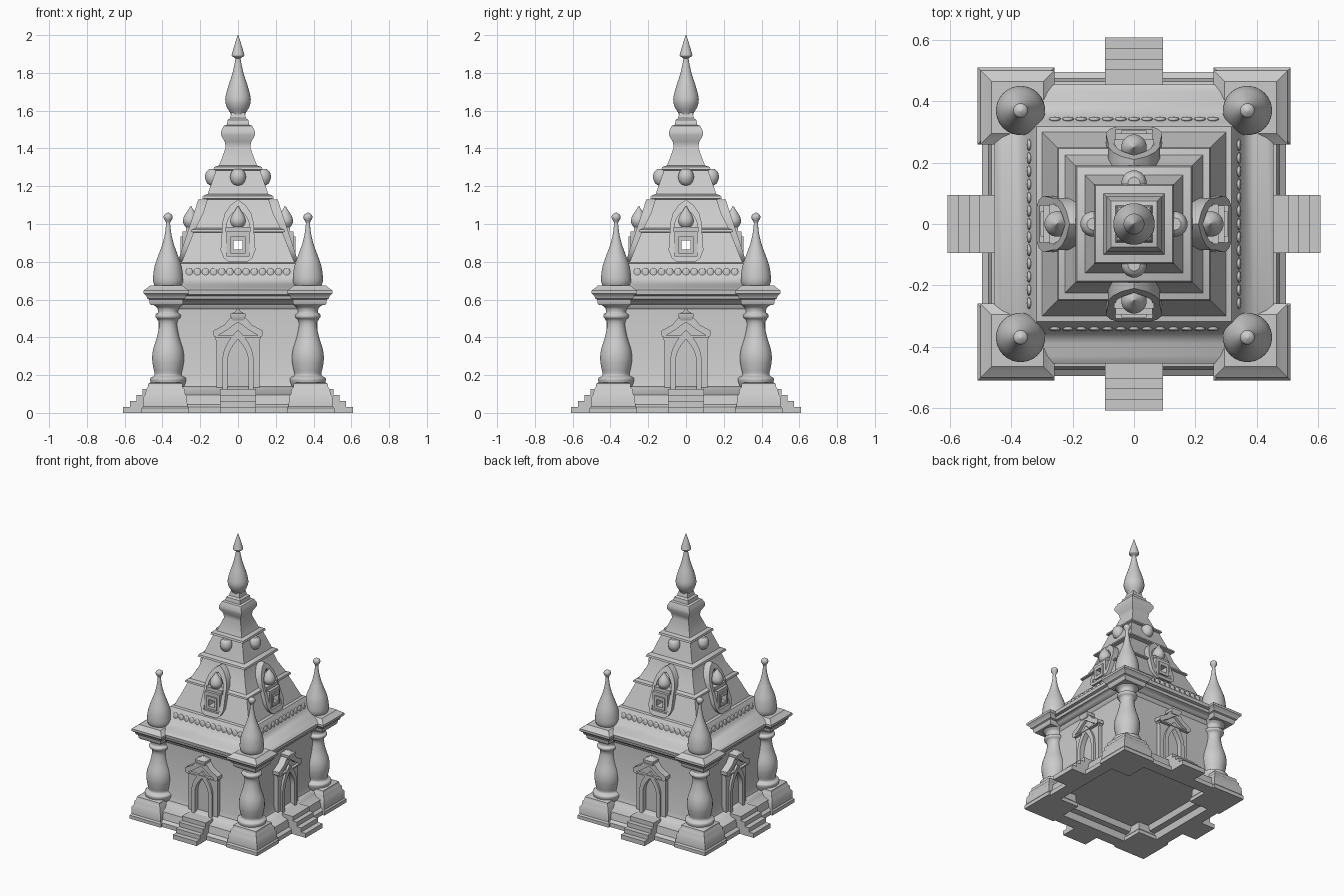
import bpy, bmesh, math
from mathutils import Matrix

if "Cube" in bpy.data.objects:
    bpy.data.objects.remove(bpy.data.objects["Cube"])


def finish(bm, name, loc=(0, 0, 0)):
    bmesh.ops.recalc_face_normals(bm, faces=bm.faces[:])
    me = bpy.data.meshes.new(name)
    bm.to_mesh(me)
    bm.free()
    ob = bpy.data.objects.new(name, me)
    ob.location = loc
    bpy.context.collection.objects.link(ob)
    return ob


def loft(name, profile, sides, loc=(0, 0, 0)):
    """Stack of rings from (radius, z); with 4 sides the radius is the half width."""
    bm = bmesh.new()
    k = math.sqrt(2) if sides == 4 else 1
    rings = []
    for r, z in profile:
        rings.append([bm.verts.new((k * r * math.cos(math.tau * (i + .5) / sides),
                                    k * r * math.sin(math.tau * (i + .5) / sides), z))
                      for i in range(sides)])
    for a, b in zip(rings, rings[1:]):
        for i in range(sides):
            j = (i + 1) % sides
            bm.faces.new((a[i], a[j], b[j], b[i]))
    bm.faces.new(rings[0][::-1])
    bm.faces.new(rings[-1])
    return finish(bm, name, loc)


def smooth(profile, steps=4):
    """Catmull-Rom resampling of a profile for turned parts."""
    p = [profile[0]] + list(profile) + [profile[-1]]
    out = []
    for a, b, c, d in zip(p, p[1:], p[2:], p[3:]):
        for s in range(steps):
            t = s / steps
            out.append([max(.001, .5 * (2 * q + (r - o) * t + (2 * o - 5 * q + 4 * r - u) * t * t
                                        + (3 * q - o - 3 * r + u) * t ** 3))
                        for o, q, r, u in zip(a, b, c, d)])
    return out + [profile[-1]]


def plate(name, outer, inner, front, back):
    """Extrude an x,z outline (with optional hole) between two y planes, which may tilt with z."""
    bm = bmesh.new()
    ring = lambda pts, y: [bm.verts.new((x, y(z), z)) for x, z in pts]
    of, ob = ring(outer, front), ring(outer, back)
    n = len(outer)
    if inner:
        nf, nb = ring(inner, front), ring(inner, back)
    else:
        bm.faces.new(of)
        bm.faces.new(ob[::-1])
    for i in range(n):
        j = (i + 1) % n
        bm.faces.new((of[i], of[j], ob[j], ob[i]))
        if inner:
            bm.faces.new((nf[i], nf[j], nb[j], nb[i]))
            bm.faces.new((of[i], of[j], nf[j], nf[i]))
            bm.faces.new((ob[i], ob[j], nb[j], nb[i]))
    return finish(bm, name)


def mirror(half):
    """Complete a right-hand outline ending on the axis."""
    return [(-x, z) for x, z in half] + [(x, z) for x, z in half[-2::-1]]


def arch(w, z0, spring, apex, n=7):
    return mirror([(w, z0)] + [(w * (1 - (i / n) ** 2), spring + (apex - spring) * i / n)
                               for i in range(n + 1)])


def rect(w, z0, z1):
    return [(-w, z0), (-w, z1), (w, z1), (w, z0)]


def blob(name, loc, size):
    bm = bmesh.new()
    bmesh.ops.create_uvsphere(bm, u_segments=16, v_segments=10, radius=1,
                              matrix=Matrix.Diagonal((*size, 1)))
    return finish(bm, name, loc)


def at(y):
    return lambda z: y


def around(*obs):
    """Repeat front parts on the other three sides."""
    for ob in obs:
        for i in (1, 2, 3):
            c = ob.copy()
            c.matrix_basis = Matrix.Rotation(i * math.pi / 2, 4, 'Z') @ ob.matrix_basis
            bpy.context.collection.objects.link(c)


# hollow-bottomed plinth and walls
loft("plinth_and_walls", [(.35, .09), (.36, .05), (.40, .045), (.41, 0), (.495, 0), (.495, .03),
                          (.475, .045), (.465, .095), (.43, .105), (.41, .13), (.38, .14), (.37, .17),
                          (.37, .55), (.385, .57), (.39, .595), (.405, .6), (.405, .62)], 4)

# tiered roof with eaves, pierced by the window openings
roof = loft("tiered_roof", [(.38, .57), (.41, .585), (.42, .598), (.432, .602), (.436, .62), (.452, .627),
                            (.455, .65), (.43, .664), (.39, .68), (.355, .715), (.335, .765),
                            (.318, .79), (.30, .795), (.265, .88),
                            (.235, .955), (.25, .958), (.247, .97), (.225, .98), (.185, 1.06),
                            (.163, 1.13), (.19, 1.135), (.186, 1.148), (.16, 1.16), (.117, 1.283),
                            (.13, 1.288), (.126, 1.302), (.1, 1.31), (.065, 1.405), (.07, 1.435),
                            (.09, 1.47), (.09, 1.49), (.075, 1.52), (.06, 1.525), (.055, 1.55),
                            (.042, 1.56), (.035, 1.59)], 4)
for i in range(2):
    cut = plate("window_cutter", rect(.024, .865, .912), None, at(-.6), at(.6))
    cut.rotation_euler.z = i * math.pi / 2
    cut.hide_render = True
    cut.hide_viewport = True
    mod = roof.modifiers.new("window_opening", 'BOOLEAN')
    mod.object = cut
    mod.solver = 'EXACT'

# central spire finial
loft("spire_finial", smooth([(.035, 1.56), (.04, 1.585), (.06, 1.62), (.068, 1.66), (.055, 1.72),
                             (.032, 1.79), (.015, 1.865), (.018, 1.88), (.033, 1.89), (.03, 1.91),
                             (.013, 1.965), (.002, 2.0)]), 28)

# corner pedestal, baluster column, cap and finial
pedestal = loft("corner_pedestal", [(.125, 0), (.125, .025), (.117, .035), (.115, .085), (.105, .1),
                                    (.102, .125), (.093, .135), (.09, .155), (.08, .16)], 4,
                (.385, -.385, 0))
column = loft("corner_column", smooth([(.085, .14), (.094, .165), (.094, .185), (.072, .2), (.079, .24),
                                       (.085, .285), (.08, .335), (.06, .40), (.048, .46), (.052, .49),
                                       (.066, .505), (.066, .52), (.054, .53), (.058, .555),
                                       (.08, .575), (.085, .6)]), 28, (.37, -.37, 0))
cap = loft("corner_cap", [(.08, .57), (.088, .58), (.09, .6), (.1, .605), (.105, .62), (.12, .632),
                          (.12, .648), (.1, .662), (.085, .675)], 4, (.38, -.38, 0))
finial = loft("corner_finial", smooth([(.06, .655), (.077, .685), (.08, .72), (.071, .78), (.05, .84),
                                       (.03, .895), (.017, .95), (.011, 1.0), (.012, 1.01), (.023, 1.03),
                                       (.021, 1.048), (.003, 1.06)]), 28, (.37, -.37, 0))
around(pedestal, column, cap, finial)

# entrance steps
step_parts = [plate("entrance_step", rect(.095, 0, h), None, at(-d), at(-.42))
              for d, h in ((.608, .032), (.572, .063), (.537, .095), (.505, .127))]
around(*step_parts)

# doorway: gabled surround, arch moulding, recessed door and coping
gable = mirror([(.115, .1), (.115, .40), (.127, .41), (.127, .43), (.07, .465), (.045, .49),
                (.036, .50), (.03, .52), (0, .535)])
door_parts = [
    plate("door_surround", gable, arch(.075, .1, .28, .43), at(-.40), at(-.36)),
    plate("door_arch_moulding", arch(.082, .1, .28, .44), arch(.055, .1, .27, .39), at(-.415), at(-.36)),
    plate("door_panel", arch(.06, .1, .27, .40), None, at(-.38), at(-.36)),
    plate("door_gable_coping", mirror([(.13, .41), (.13, .435), (.07, .468), (.045, .50), (0, .53)]),
          mirror([(.115, .40), (.105, .41), (.055, .44), (.03, .46), (0, .48)]), at(-.42), at(-.36)),
    loft("door_gable_finial", [(.03, .49), (.04, .51), (.04, .525), (.02, .532), (.003, .55)], 4,
         (0, -.395, 0))]
around(*door_parts)

# dormer: window box, ledge, leaning arched hood with curled feet, bulb ornament
lean = lambda off: (lambda z: -off - .33 * (1.13 - z))
foot = mirror([(.05, .80), (.075, .82), (.092, .86), (.09, .90), (.085, .96), (.085, 1.0), (.07, 1.055),
               (.04, 1.10), (0, 1.13)])
dormer_parts = [
    plate("dormer_window_box", rect(.06, .815, .96), rect(.024, .865, .912), at(-.295), at(-.22)),
    plate("dormer_window_frame", rect(.04, .845, .935), rect(.024, .865, .912), at(-.305), at(-.24)),
    plate("dormer_ledge", rect(.065, .955, .985), None, at(-.275), at(-.2)),
    plate("dormer_hood", foot, arch(.06, .83, .99, 1.085), lean(.21), lean(.13)),
    loft("dormer_bulb", smooth([(.015, .975), (.032, .99), (.042, 1.015), (.034, 1.045), (.014, 1.075),
                                (.002, 1.095)]), 20, (0, -.25, 0))]
around(*dormer_parts)

# pointed boss under the third eave
around(loft("eave_boss", smooth([(.006, 1.2), (.03, 1.215), (.042, 1.245), (.036, 1.275),
                                 (.02, 1.29)]), 16, (0, -.133, 0)))

# shallow carved band along the lower roof slope
for i in range(13):
    around(blob("band_bead", ((i - 6) * .043, -.341, .74), (.02, .009, .028)))

# smooth shading with crisp edges
bpy.ops.object.select_all(action='DESELECT')
for ob in bpy.data.objects:
    if not ob.hide_render:
        ob.select_set(True)
bpy.context.view_layer.objects.active = roof
bpy.ops.object.shade_smooth_by_angle(angle=math.radians(36))
